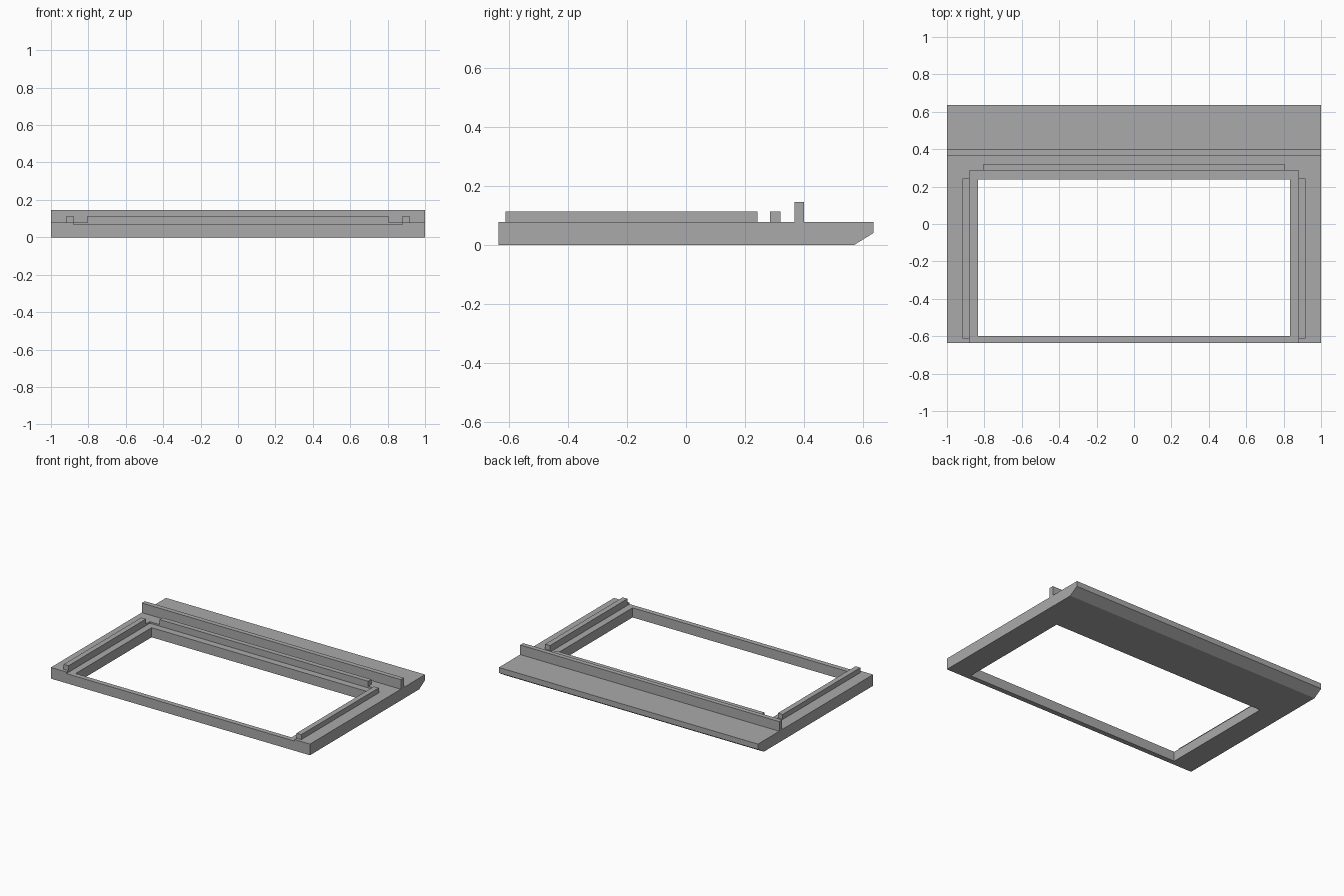
import bpy
import bmesh

cube = bpy.data.objects.get("Cube")
if cube:
    bpy.data.objects.remove(cube, do_unlink=True)

# Single grey material
GREY = (0.4, 0.4, 0.4, 1.0)
grey = bpy.data.materials.new("plain grey")
grey.use_nodes = True
grey.diffuse_color = GREY
grey.node_tree.nodes["Principled BSDF"].inputs["Base Color"].default_value = GREY

# Main levels and spans
HALF_Y = 0.635
TOP = 0.078
LEDGE = 0.067
RAIL_TOP = 0.113
RECESS_X = 0.88
RECESS_Y = 0.285


def extrude_profile(name, profile, x0, x1):
    """Extrude a (y, z) outline along x."""
    bm = bmesh.new()
    face = bm.faces.new([bm.verts.new((x0, y, z)) for y, z in profile])
    ext = bmesh.ops.extrude_face_region(bm, geom=[face])
    moved = [v for v in ext["geom"] if isinstance(v, bmesh.types.BMVert)]
    bmesh.ops.translate(bm, verts=moved, vec=(x1 - x0, 0, 0))
    bmesh.ops.recalc_face_normals(bm, faces=bm.faces)
    mesh = bpy.data.meshes.new(name)
    bm.to_mesh(mesh)
    bm.free()
    mesh.materials.append(grey)
    obj = bpy.data.objects.new(name, mesh)
    bpy.context.collection.objects.link(obj)
    return obj


def box(name, x0, x1, y0, y1, z0, z1):
    return extrude_profile(name, [(y0, z0), (y1, z0), (y1, z1), (y0, z1)], x0, x1)


def cut(target, cutter):
    """Subtract the cutter from the target, then discard it."""
    cutter.hide_render = True
    mod = target.modifiers.new("cut", "BOOLEAN")
    mod.operation = "DIFFERENCE"
    mod.solver = "EXACT"
    mod.object = cutter
    bpy.context.view_layer.objects.active = target
    bpy.ops.object.modifier_apply(modifier=mod.name)
    bpy.data.objects.remove(cutter, do_unlink=True)


# Base frame with a chamfered lower back edge
frame = extrude_profile("base_frame", [
    (-HALF_Y, 0), (0.57, 0), (HALF_Y, 0.04), (HALF_Y, TOP), (-HALF_Y, TOP)], -1, 1)

# Shallow recess open to the front, then the window opening
cut(frame, box("recess_cutter", -RECESS_X, RECESS_X, -0.8, RECESS_Y, LEDGE, 0.2))
cut(frame, box("opening_cutter", -0.833, 0.833, -0.6, 0.237, -0.1, 0.2))

# Side rails along the recess
for name, side in (("left_rail", 1), ("right_rail", -1)):
    x0, x1 = sorted((side * RECESS_X, side * 0.917))
    box(name, x0, x1, -0.612, 0.243, TOP, RAIL_TOP)

# Rail behind the recess and the taller full-width wall
box("back_rail", -0.805, 0.805, RECESS_Y, 0.32, TOP, RAIL_TOP)
box("back_wall", -1, 1, 0.367, 0.4, TOP, 0.145)
